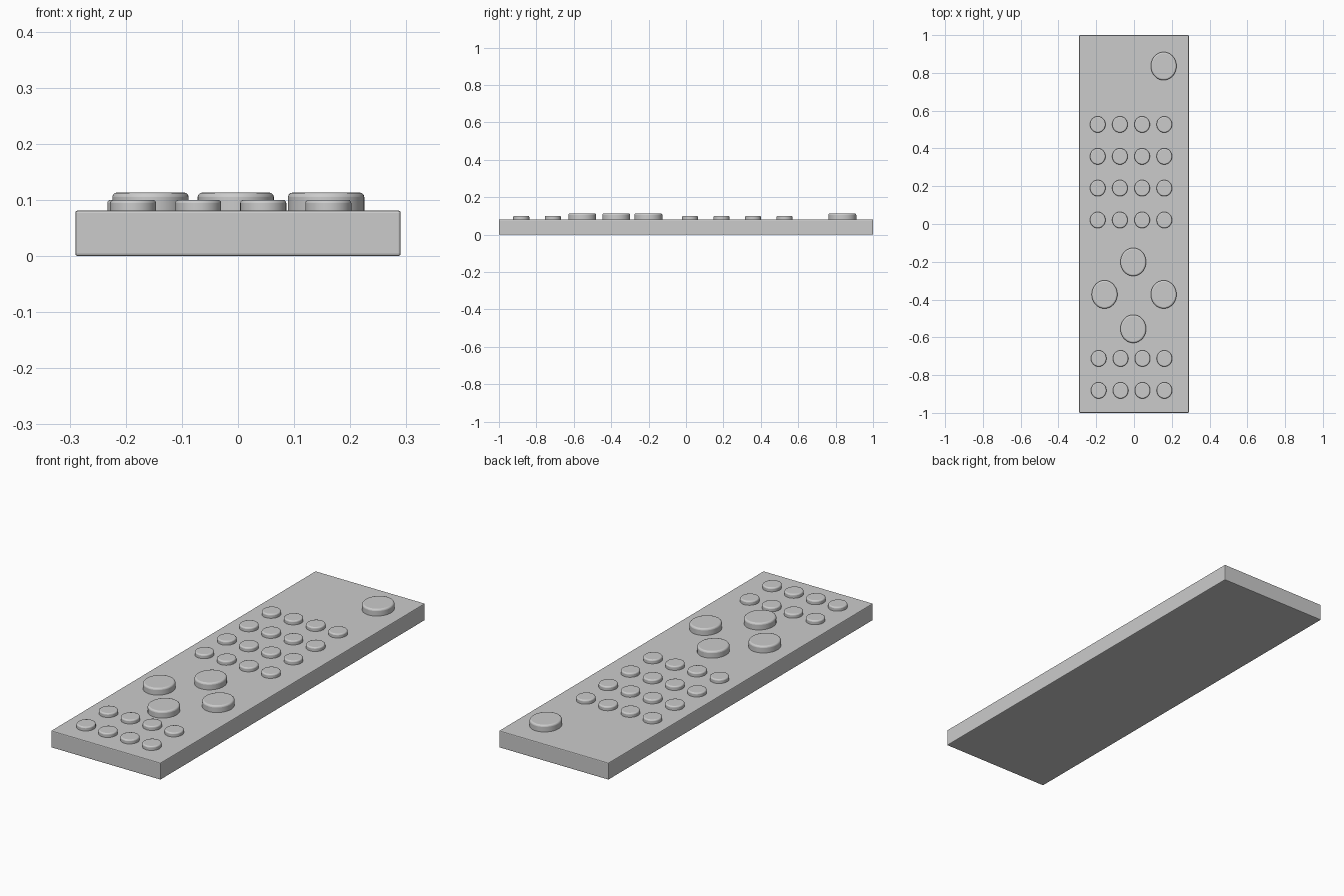
import bpy

if "Cube" in bpy.data.objects:
    bpy.data.objects.remove(bpy.data.objects["Cube"])

BODY_TOP = 0.081


def add_bevel(ob, width, segments):
    mod = ob.modifiers.new("rounded_edges", "BEVEL")
    mod.width = width
    mod.segments = segments
    mod.limit_method = "ANGLE"


def button(name, x, y, rx, ry, top, bevel):
    # Oval key, sunk a little into the body
    base = BODY_TOP - 0.01
    bpy.ops.mesh.primitive_cylinder_add(vertices=48, radius=1, depth=1,
                                        location=(x, y, (base + top) / 2))
    ob = bpy.context.object
    ob.name = name
    ob.scale = (rx, ry, top - base)
    bpy.ops.object.transform_apply(location=False, rotation=False, scale=True)
    bpy.ops.object.shade_smooth_by_angle()
    add_bevel(ob, bevel, 3)


def small_button(name, x, y):
    button(name, x, y, 0.041, 0.043, 0.100, 0.006)


def large_button(name, x, y):
    button(name, x, y, 0.068, 0.0745, 0.113, 0.008)


# Flat remote body with slightly eased edges
bpy.ops.mesh.primitive_cube_add(size=1, location=(0, 0, BODY_TOP / 2))
body = bpy.context.object
body.name = "remote_body"
body.scale = (0.58, 2.0, BODY_TOP)
bpy.ops.object.transform_apply(location=False, rotation=False, scale=True)
add_bevel(body, 0.004, 2)

# Number pad: four rows of four
for y in (0.527, 0.358, 0.190, 0.021):
    for i in range(4):
        small_button("keypad_button", -0.192 + i * 0.1175, y)

# Lower function keys: two rows of four
for y in (-0.712, -0.881):
    for i in range(4):
        small_button("function_button", -0.187 + i * 0.116, y)

# Direction keys and power key
large_button("up_button", -0.004, -0.201)
large_button("left_button", -0.156, -0.373)
large_button("right_button", 0.157, -0.373)
large_button("down_button", -0.004, -0.555)
large_button("power_button", 0.157, 0.836)
